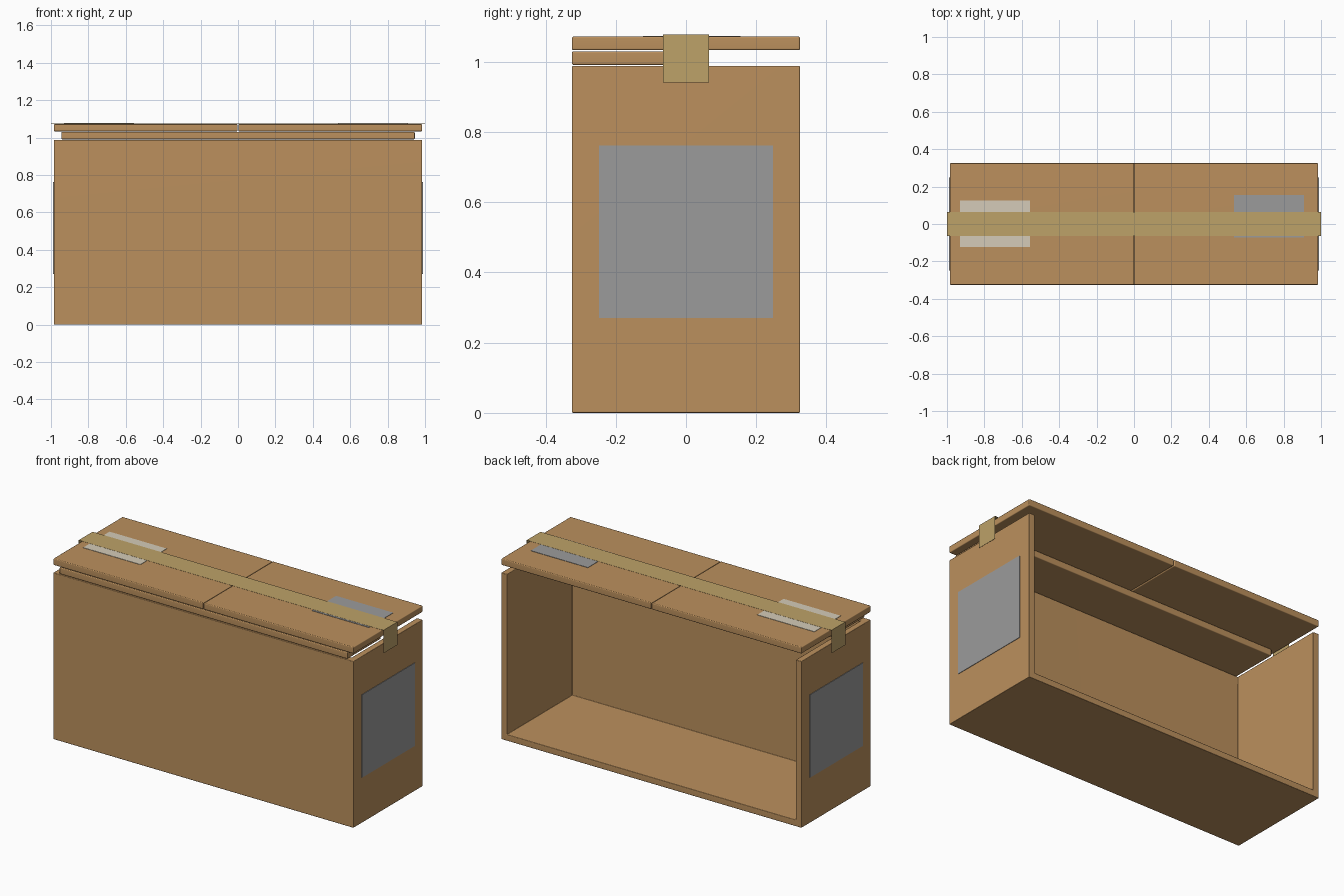
import bpy, bmesh

if "Cube" in bpy.data.objects:
    bpy.data.objects.remove(bpy.data.objects["Cube"])

HX, HY, TOP, T = 0.985, 0.325, 0.988, 0.038


def material(name, rgb):
    m = bpy.data.materials.new(name)
    m.diffuse_color = (*rgb, 1)
    m.use_nodes = True
    m.node_tree.nodes["Principled BSDF"].inputs["Base Color"].default_value = m.diffuse_color
    return m


CARD = material("cardboard", (0.50, 0.28, 0.11))
TAPE = material("packing_tape", (0.51, 0.36, 0.14))
PALE = material("pale_paper", (0.66, 0.60, 0.48))
GREY = material("grey_paper", (0.33, 0.33, 0.33))


def finish(name, bm, mat):
    bmesh.ops.recalc_face_normals(bm, faces=bm.faces)
    me = bpy.data.meshes.new(name)
    bm.to_mesh(me)
    bm.free()
    me.materials.append(mat)
    ob = bpy.data.objects.new(name, me)
    bpy.context.collection.objects.link(ob)
    return ob


def box_mesh(x0, x1, y0, y1, z0, z1):
    bm = bmesh.new()
    bmesh.ops.create_cube(bm, size=1)
    for v in bm.verts:
        v.co = (x1 if v.co.x > 0 else x0, y1 if v.co.y > 0 else y0, z1 if v.co.z > 0 else z0)
    return bm


def soften(ob, width):
    b = ob.modifiers.new("soft_edges", 'BEVEL')
    b.width, b.segments = width, 2
    b.limit_method = 'ANGLE'
    for p in ob.data.polygons:
        p.use_smooth = True
    n = ob.modifiers.new("flat_panels", 'WEIGHTED_NORMAL')
    n.keep_sharp = True


def box(name, dims, mat, bevel=0.0):
    ob = finish(name, box_mesh(*dims), mat)
    if bevel:
        soften(ob, bevel)
    return ob


# Carton body: floor, front and two ends; open at the top and back
bm = box_mesh(-HX, HX, -HY, HY, 0, TOP)
bm.normal_update()
gone = [f for f in bm.faces if f.normal.z > 0.5 or f.normal.y > 0.5]
bmesh.ops.delete(bm, geom=gone, context='FACES')
# orient the remaining panels outward
bm.normal_update()
me = bpy.data.meshes.new("carton_body")
bm.to_mesh(me)
bm.free()
me.materials.append(CARD)
body = bpy.data.objects.new("carton_body", me)
bpy.context.collection.objects.link(body)
wall = body.modifiers.new("board_thickness", 'SOLIDIFY')
wall.thickness, wall.offset, wall.use_even_offset = T, -1, True
soften(body, 0.004)

# Inner flap folded from the front wall
box("front_inner_flap", (-0.945, 0.945, -HY, -0.01, 0.991, 1.030), CARD, 0.005)

# Outer flaps meeting in the middle, and a label on each end wall
for side, s in (("left", -1), ("right", 1)):
    a, b = sorted((s * 0.002, s * HX))
    box(side + "_outer_flap", (a, b, -HY, HY, 1.033, 1.072), CARD, 0.005)
    a, b = sorted((s * (HX - 0.001), s * (HX + 0.003)))
    box(side + "_end_label", (a, b, -0.248, 0.248, 0.27, 0.762), GREY)

# Paper labels on the lid
box("pale_lid_label", (-0.93, -0.555, -0.122, 0.125, 1.071, 1.074), PALE)
box("grey_lid_label", (0.535, 0.91, -0.072, 0.155, 1.071, 1.074), GREY)

# Packing tape over the lid, turned down at both ends
bm = bmesh.new()
path = [(-0.9995, 0.941), (-0.9995, 1.077), (0.9995, 1.077), (0.9995, 0.941)]
rows = [[bm.verts.new((x, y, z)) for y in (-0.065, 0.065)] for x, z in path]
for p, q in zip(rows, rows[1:]):
    bm.faces.new((p[0], q[0], q[1], p[1]))
bm.normal_update()
tape = finish("packing_tape", bm, TAPE)
thick = tape.modifiers.new("tape_thickness", 'SOLIDIFY')
thick.thickness, thick.offset = 0.001, 0
